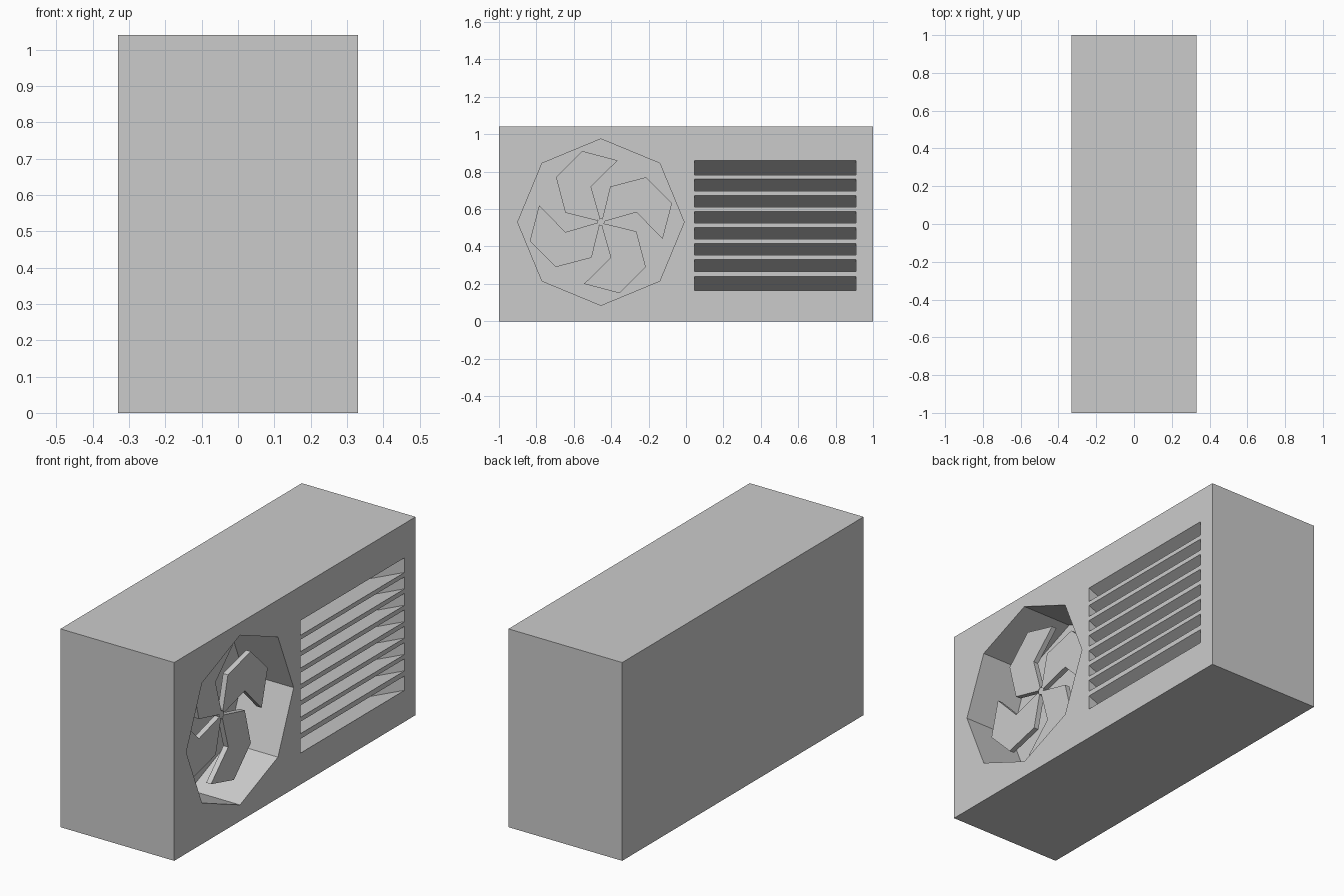
import bpy, bmesh, math

if "Cube" in bpy.data.objects:
    bpy.data.objects.remove(bpy.data.objects["Cube"])

FRONT = 0.33                 # x of the grille side
CY, CZ = -0.455, 0.53        # fan centre


def prisms(name, profiles, x0, x1, drop=0.0):
    """Extrude (y, z) outlines from x1 back to x0, sinking by drop on the way."""
    bm = bmesh.new()
    for pts in profiles:
        a = [bm.verts.new((x1, y, z)) for y, z in pts]
        b = [bm.verts.new((x0, y, z - drop)) for y, z in pts]
        bm.faces.new(a)
        bm.faces.new(b[::-1])
        n = len(pts)
        for i in range(n):
            j = (i + 1) % n
            bm.faces.new((a[j], a[i], b[i], b[j]))
    bmesh.ops.recalc_face_normals(bm, faces=bm.faces[:])
    mesh = bpy.data.meshes.new(name)
    bm.to_mesh(mesh)
    bm.free()
    ob = bpy.data.objects.new(name, mesh)
    bpy.context.collection.objects.link(ob)
    return ob


def ring(r, n, start=0.0):
    return [(CY + r * math.cos(start + i * math.tau / n),
             CZ + r * math.sin(start + i * math.tau / n)) for i in range(n)]


def turned(pts, quarter):
    c, s = math.cos(quarter * math.pi / 2), math.sin(quarter * math.pi / 2)
    return [(CY + c * y - s * z, CZ + s * y + c * z) for y, z in pts]


# Casing
casing = prisms("casing", [[(-1, 0), (1, 0), (1, 1.04), (-1, 1.04)]], -0.33, FRONT)

# Octagonal fan well
well = prisms("fan_well_cutter", [ring(0.445, 8)], FRONT - 0.29, FRONT + 0.05)

# Louvre slots sloping down into the casing
slots = [(0.165, 0.24), (0.267, 0.33), (0.353, 0.415), (0.439, 0.5),
         (0.525, 0.587), (0.611, 0.673), (0.697, 0.76), (0.783, 0.86)]
slope, inside, outside = 0.43, 0.22, 0.03
up = slope * outside
louvres = prisms("louvre_cutter",
                 [[(0.045, lo + up), (0.91, lo + up), (0.91, hi + up), (0.045, hi + up)]
                  for lo, hi in slots],
                 FRONT - inside, FRONT + outside, slope * (inside + outside))

for cutter in (well, louvres):
    cutter.hide_render = True
    cutter.hide_viewport = True
    mod = casing.modifiers.new(cutter.name, 'BOOLEAN')
    mod.operation = 'DIFFERENCE'
    mod.solver = 'EXACT'
    mod.object = cutter

# Four hooked fan blades
blade = [(-0.02, 0.008), (-0.19, 0.05), (-0.24, 0.24), (-0.10, 0.38),
         (0.09, 0.33), (-0.053, 0.19), (-0.004, 0.02)]
prisms("fan_blades", [turned(blade, q) for q in range(4)], 0.197, 0.225)

# Axle holding the fan to the back of the well
prisms("fan_axle", [ring(0.02, 8)], FRONT - 0.29, 0.223)
